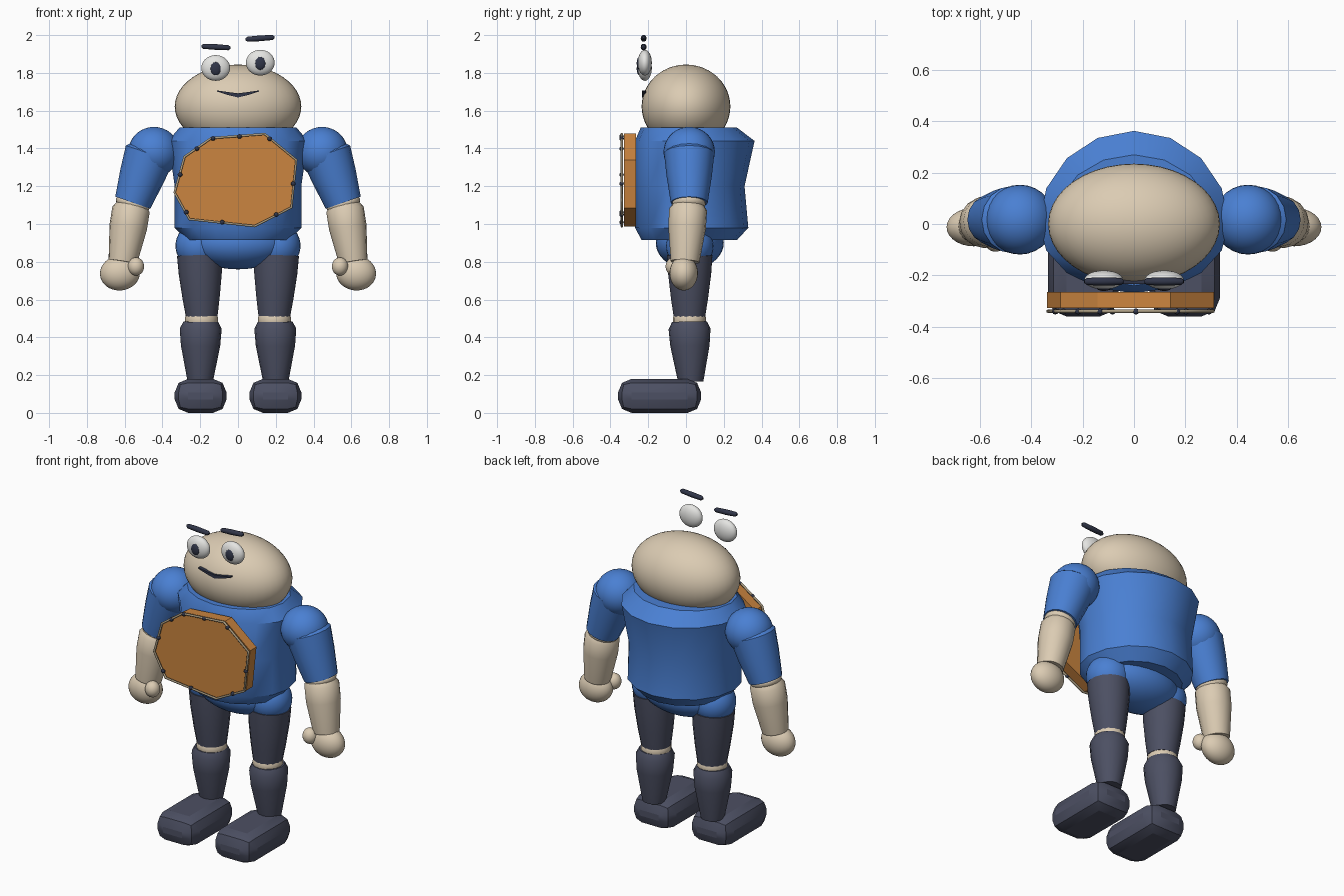
import bpy, bmesh, math
from mathutils import Vector, Matrix

if "Cube" in bpy.data.objects:
    bpy.data.objects.remove(bpy.data.objects["Cube"])


def mat(name, rgb):
    m = bpy.data.materials.new(name)
    m.diffuse_color = (*rgb, 1)
    m.use_nodes = True
    m.node_tree.nodes["Principled BSDF"].inputs["Base Color"].default_value = m.diffuse_color
    return m


BLUE = mat("shirt_blue", (0.068, 0.215, 0.65))
SKIN = mat("skin_beige", (0.71, 0.60, 0.45))
DARK = mat("dark_slate", (0.073, 0.08, 0.125))
ORANGE = mat("panel_orange", (0.60, 0.235, 0.05))
WHITE = mat("eye_white", (0.78, 0.78, 0.76))
INK = mat("ink_navy", (0.03, 0.036, 0.065))
TRIM = mat("trim_tan", (0.40, 0.33, 0.22))


def finish(name, bm, material, angle=40):
    bmesh.ops.recalc_face_normals(bm, faces=bm.faces)
    me = bpy.data.meshes.new(name)
    bm.to_mesh(me)
    bm.free()
    ob = bpy.data.objects.new(name, me)
    bpy.context.collection.objects.link(ob)
    me.materials.append(material)
    if angle:
        bpy.ops.object.select_all(action='DESELECT')
        ob.select_set(True)
        bpy.context.view_layer.objects.active = ob
        bpy.ops.object.shade_smooth_by_angle(angle=math.radians(angle))
    return ob


def ball(name, c, r, material, tilt=0, u=28, v=18):
    bm = bmesh.new()
    M = Matrix.Translation(c) @ Matrix.Rotation(tilt, 4, 'Y') @ Matrix.Diagonal((*r, 1))
    bmesh.ops.create_uvsphere(bm, u_segments=u, v_segments=v, radius=1, matrix=M)
    return finish(name, bm, material, 60)


def loft(name, rings, material, angle=40):
    # skin a stack of equally sized point rings and cap both ends
    bm = bmesh.new()
    rows = [[bm.verts.new(p) for p in ring] for ring in rings]
    n = len(rows[0])
    for a, b in zip(rows, rows[1:]):
        for i in range(n):
            j = (i + 1) % n
            bm.faces.new((a[i], a[j], b[j], b[i]))
    bm.faces.new(rows[0])
    bm.faces.new(rows[-1])
    return finish(name, bm, material, angle)


def limb(name, a, b, profile, material, n=16):
    # tapered round segment from a to b; profile = (fraction, radius)
    a, b = Vector(a), Vector(b)
    q = (b - a).to_track_quat('Z', 'Y')
    rings = [[a + (b - a) * t + q @ Vector((r * math.cos(k * math.tau / n),
                                            r * math.sin(k * math.tau / n), 0))
              for k in range(n)] for t, r in profile]
    return loft(name, rings, material)


# torso: wide round back, shallower front; (z, half width, front, back)
torso = [(0.915, 0.275, 0.235, 0.27), (0.98, 0.335, 0.27, 0.33), (1.2, 0.335, 0.27, 0.31),
         (1.44, 0.37, 0.27, 0.363), (1.51, 0.31, 0.24, 0.27)]
rings = []
for z, rx, f, b in torso:
    ring = []
    for k in range(16):
        t = k * math.tau / 16
        s = math.sin(t)
        ring.append((rx * math.cos(t), s * (b if s > 0 else f), z))
    rings.append(ring)
loft("torso", rings, BLUE, 35)

# pelvis and head
ball("pelvis", (0, 0.02, 0.90), (0.27, 0.18, 0.14), BLUE)
ball("head", (0, 0, 1.622), (0.335, 0.235, 0.222), SKIN, u=40, v=24)

for s, side in ((-1, "left"), (1, "right")):
    # arm
    ball(side + "_shoulder", (s * 0.445, 0.017, 1.382), (0.136, 0.136, 0.132), BLUE)
    limb(side + "_sleeve", (s * 0.46, 0.017, 1.395), (s * 0.557, 0.017, 1.113),
         [(0, 0.11), (0.08, 0.133), (0.5, 0.12), (1, 0.098)], BLUE)
    ball(side + "_elbow", (s * 0.557, 0.015, 1.108), (0.092, 0.088, 0.05), SKIN, tilt=s * -0.3)
    limb(side + "_forearm", (s * 0.562, 0.013, 1.105), (s * 0.61, -0.005, 0.80),
         [(0, 0.08), (0.09, 0.1), (0.4, 0.1), (1, 0.076)], SKIN)
    ball(side + "_hand", (s * 0.625, -0.012, 0.74), (0.106, 0.075, 0.092), SKIN, tilt=s * 0.1)
    ball(side + "_thumb", (s * 0.54, -0.065, 0.775), (0.043, 0.043, 0.048), SKIN)

    # leg
    ball(side + "_hip", (s * 0.205, 0.02, 0.885), (0.126, 0.126, 0.126), BLUE)
    limb(side + "_thigh", (s * 0.203, 0.02, 0.835), (s * 0.192, 0.018, 0.51),
         [(0, 0.122), (0.3, 0.116), (0.7, 0.1), (1, 0.085)], DARK)
    limb(side + "_knee", (s * 0.193, 0.018, 0.525), (s * 0.193, 0.018, 0.46),
         [(0, 0.078), (0.3, 0.087), (0.7, 0.087), (1, 0.08)], SKIN)
    limb(side + "_shin", (s * 0.197, 0.018, 0.483), (s * 0.2, 0.025, 0.165),
         [(0, 0.092), (0.12, 0.111), (0.4, 0.104), (1, 0.067)], DARK)

    # shoe
    bm = bmesh.new()
    bmesh.ops.create_cube(bm, size=1, matrix=Matrix.Translation((s * 0.198, -0.14, 0.09))
                          @ Matrix.Diagonal((0.275, 0.44, 0.18, 1)))
    bmesh.ops.bevel(bm, geom=bm.edges[:], offset=0.072, segments=2, profile=0.5,
                    affect='EDGES', clamp_overlap=True)
    finish(side + "_shoe", bm, DARK, 20)

    # eye, pupil and brow, raised a little on one side
    z = 1.84 + s * 0.014
    ball(side + "_eye", (s * 0.118, -0.218, z), (0.076, 0.037, 0.068), WHITE)
    ball(side + "_pupil", (s * 0.118, -0.247, z - 0.003), (0.029, 0.014, 0.035), INK)
    bz = 1.96 + s * 0.023
    tilt = 0.06 if s < 0 else -0.07
    c = Vector((s * 0.117, -0.224, bz))
    d = Vector((math.cos(tilt), 0, -math.sin(tilt))) * 0.077
    limb(side + "_brow", c - d, c + d,
         [(0, 0.006), (0.07, 0.014), (0.5, 0.016), (0.93, 0.014), (1, 0.006)], INK, 10)

# mouth: tapered smile with a dipped centre; (x, top, bottom)
lip = [(-0.11, 1.707, 1.701), (-0.05, 1.698, 1.682), (0, 1.692, 1.67),
       (0.05, 1.698, 1.682), (0.11, 1.707, 1.701)]
loft("mouth", [[(x, -0.234, t), (x, -0.234, b), (x, -0.212, b), (x, -0.212, t)]
               for x, t, b in lip], INK, 0)

# chest panel: irregular octagonal slab
outline = [(-0.143, 1.457), (0.143, 1.479), (0.312, 1.34), (0.286, 1.086),
           (0.09, 0.986), (-0.26, 1.023), (-0.339, 1.166), (-0.286, 1.357)]
cx = sum(p[0] for p in outline) / 8
cz = sum(p[1] for p in outline) / 8


def inset(f, y):
    return [(cx + (x - cx) * f, y, cz + (z - cz) * f) for x, z in outline]


loft("chest_panel", [inset(1, -0.265), inset(1, -0.327)], ORANGE, 0)

# cord running round the panel front
cu = bpy.data.curves.new("panel_cord", 'CURVE')
cu.dimensions = '3D'
cu.bevel_depth = 0.007
cu.bevel_resolution = 1
sp = cu.splines.new('POLY')
sp.points.add(7)
for p, q in zip(sp.points, inset(0.99, -0.34)):
    p.co = (*q, 1)
sp.use_cyclic_u = True
cord = bpy.data.objects.new("panel_cord", cu)
bpy.context.collection.objects.link(cord)
cu.materials.append(TRIM)

# small studs along the cord: (outline edge, fraction along it)
studs = [(0, 0.03), (0, 0.53), (1, 0.17), (2, 0.5), (3, 0.4), (4, 0.5),
         (5, 0.25), (6, 0.5), (7, 0.45)]
loop = inset(0.98, -0.341)
for i, (e, t) in enumerate(studs):
    p = Vector(loop[e]).lerp(Vector(loop[(e + 1) % 8]), t)
    ball("panel_stud_%d" % i, p, (0.013, 0.012, 0.012), INK, u=8, v=6)
